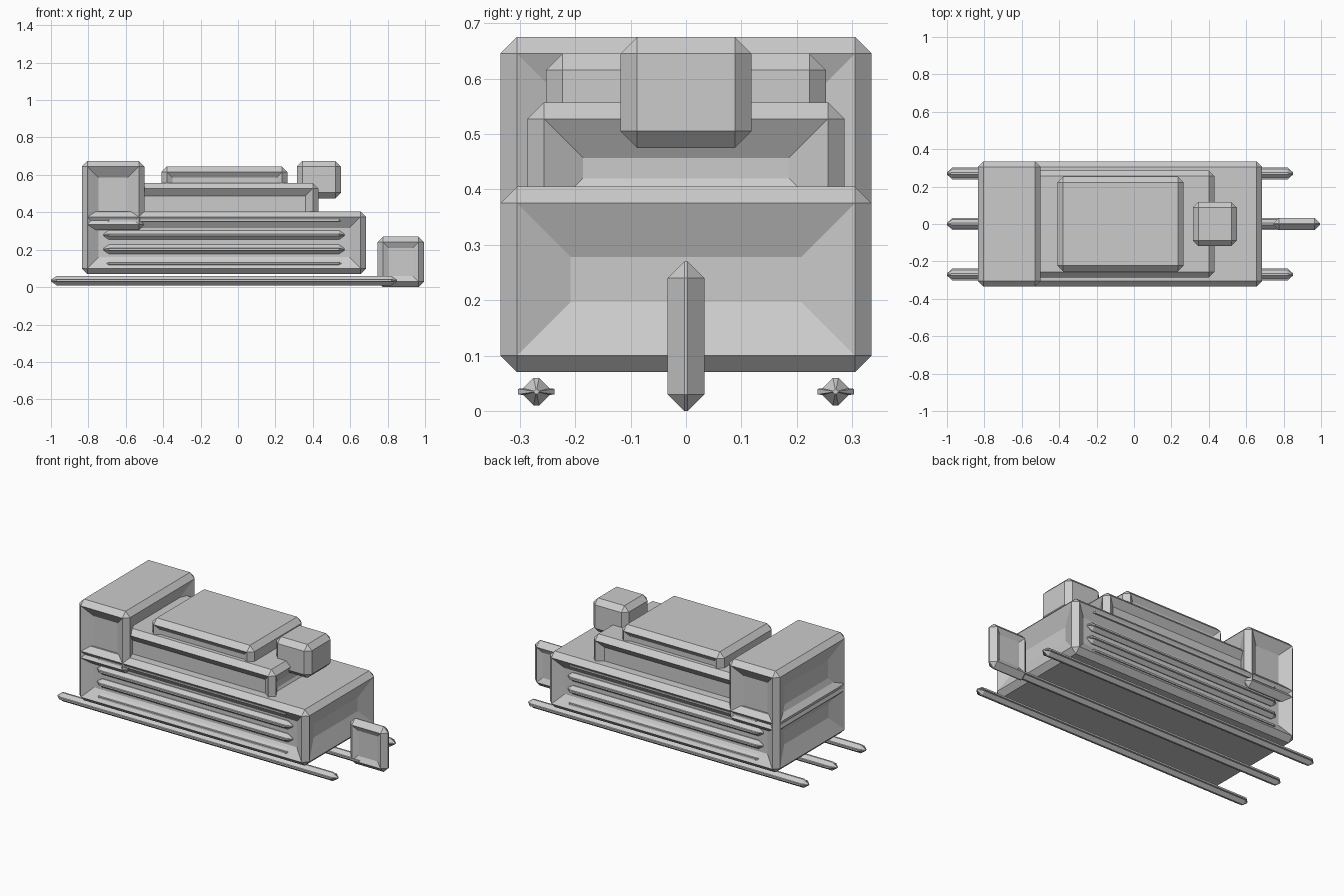
import bpy, bmesh
from mathutils import Vector

if "Cube" in bpy.data.objects:
    bpy.data.objects.remove(bpy.data.objects["Cube"])

grey = bpy.data.materials.new("plain grey")
grey.diffuse_color = (0.6, 0.6, 0.6, 1)
grey.use_nodes = True
grey.node_tree.nodes["Principled BSDF"].inputs["Base Color"].default_value = grey.diffuse_color


def finish(bm, name):
    bmesh.ops.recalc_face_normals(bm, faces=bm.faces)
    mesh = bpy.data.meshes.new(name)
    bm.to_mesh(mesh)
    bm.free()
    mesh.materials.append(grey)
    obj = bpy.data.objects.new(name, mesh)
    bpy.context.collection.objects.link(obj)
    return obj


def block(name, x, y, z, insets=(), chamfer=0.03):
    """Chamfered box; insets are (axis, border, depth) recesses on both ends of an axis."""
    bm = bmesh.new()
    bmesh.ops.create_cube(bm, size=1)
    for v in bm.verts:
        v.co = Vector([(r[0] + r[1]) / 2 + c * (r[1] - r[0])
                       for c, r in zip(v.co, (x, y, z))])
    bmesh.ops.bevel(bm, geom=bm.edges[:], offset=chamfer, segments=1,
                    affect='EDGES', profile=0.5)
    bm.normal_update()
    for axis, border, depth in insets:
        faces = [f for f in bm.faces if abs(f.normal[axis]) > 0.99]
        bmesh.ops.inset_individual(bm, faces=faces, thickness=border, depth=-depth,
                                   use_even_offset=True)
    return finish(bm, name)


def flanged_bar(name, x0, x1, y, z):
    """Bar with a diamond core, thin side flanges and tapered ends."""
    quarter = [(0.033, 0.005), (0.024, 0.006), (0.005, 0.025)]
    section = quarter + [(-a, b) for a, b in reversed(quarter)]
    section += [(-a, -b) for a, b in section]
    bm = bmesh.new()
    rings = []
    for x, s in ((x0, 0.18), (x0 + 0.03, 1), (x1 - 0.03, 1), (x1, 0.18)):
        rings.append([bm.verts.new((x, y + a * s, z + b * s)) for a, b in section])
    n = len(section)
    for r, q in zip(rings, rings[1:]):
        for i in range(n):
            j = (i + 1) % n
            bm.faces.new((r[i], r[j], q[j], q[i]))
    bm.faces.new(rings[0])
    bm.faces.new(rings[-1])
    return finish(bm, name)


# Main hull and stacked superstructure
block("hull", (-0.835, 0.685), (-0.335, 0.335), (0.07, 0.405),
      [(0, 0.097, 0.04), (1, 0.06, 0.04)])
block("middle_deck", (-0.6, 0.43), (-0.286, 0.286), (0.32, 0.557),
      [(0, 0.07, 0.04), (1, 0.04, 0.03)])
block("upper_deck", (-0.41, 0.265), (-0.253, 0.253), (0.495, 0.645),
      [(1, 0.03, 0.02)])
block("rear_tower", (-0.835, -0.5), (-0.335, 0.335), (0.305, 0.675),
      [(0, 0.10, 0.04), (1, 0.06, 0.04)])
block("front_cabin", (0.315, 0.55), (-0.118, 0.118), (0.475, 0.675))

# Upright plate ahead of the hull
block("front_plate", (0.745, 0.995), (-0.033, 0.033), (0.0, 0.27),
      [(1, 0.03, 0.015)])

# Side slats inside the hull recesses
for side in (-1, 1):
    for i in range(4):
        flanged_bar("hull_slat", -0.72, 0.57, side * 0.295, 0.125 + 0.077 * i)

# Ground rails
for y in (-0.27, 0, 0.27):
    flanged_bar("rail", -1.0, 0.85, y, 0.035)
